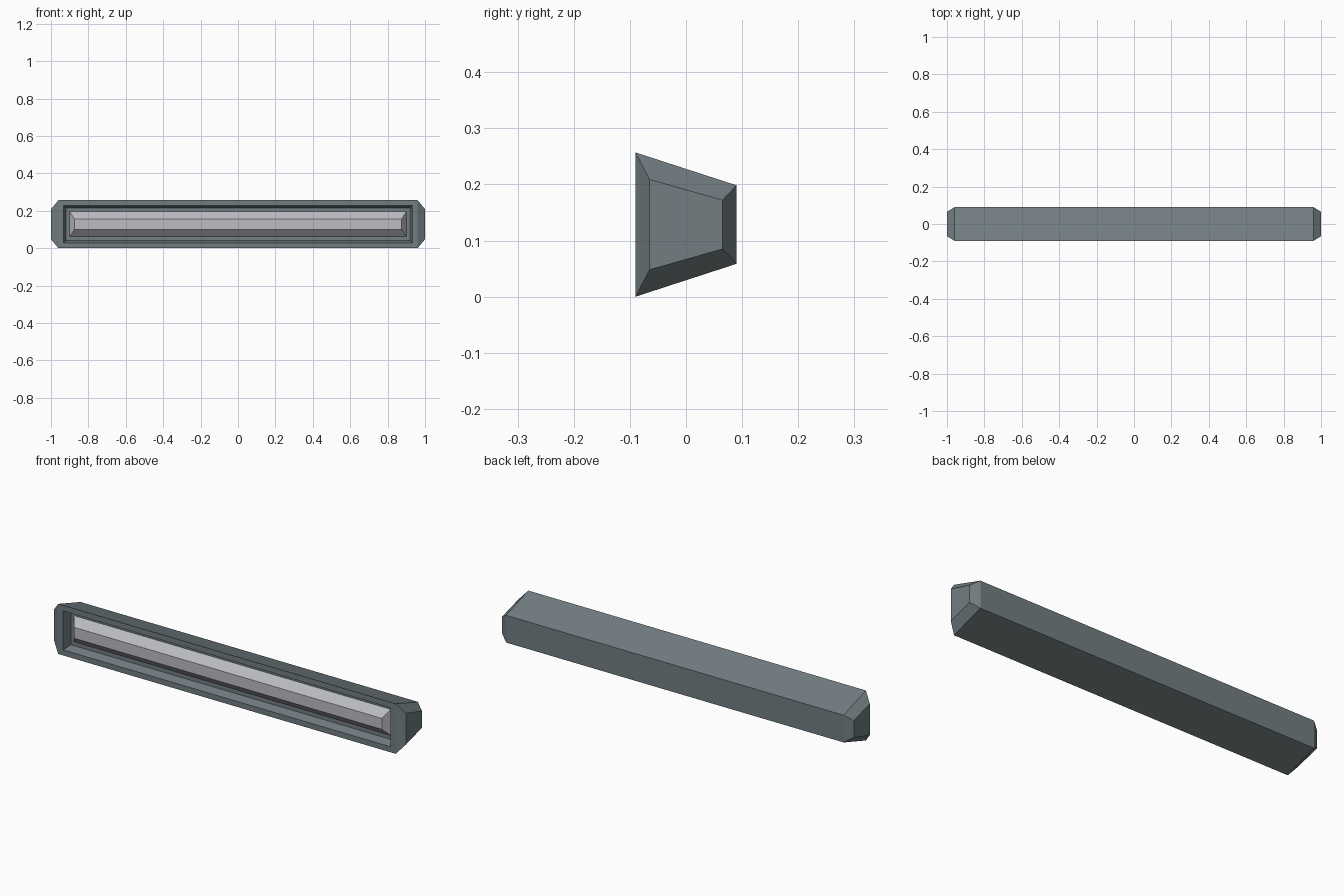
import bpy, bmesh

if "Cube" in bpy.data.objects:
    bpy.data.objects.remove(bpy.data.objects["Cube"])


def material(name, rgb):
    m = bpy.data.materials.new(name)
    m.diffuse_color = (*rgb, 1)
    m.use_nodes = True
    m.node_tree.nodes["Principled BSDF"].inputs["Base Color"].default_value = m.diffuse_color
    return m


def loft(sections):
    """Closed solid through a list of four-point sections."""
    bm = bmesh.new()
    rings = [[bm.verts.new(p) for p in s] for s in sections]
    for a, b in zip(rings, rings[1:]):
        for i in range(4):
            j = (i + 1) % 4
            bm.faces.new((a[i], a[j], b[j], b[i]))
    bm.faces.new(rings[0][::-1])
    bm.faces.new(rings[-1])
    bmesh.ops.recalc_face_normals(bm, faces=bm.faces)
    return bm


def finish(bm, name, mat):
    me = bpy.data.meshes.new(name)
    bm.to_mesh(me)
    bm.free()
    me.materials.append(mat)
    ob = bpy.data.objects.new(name, me)
    bpy.context.collection.objects.link(ob)
    return ob


grey = material("slate grey", (0.17, 0.21, 0.225))
pale = material("pale lamp grey", (0.50, 0.50, 0.55))

MID = 0.1285          # height of the centre line
RECESS_Y = -0.045     # back of the front recess


# Housing: tapered section with small chamfered ends
def section(x, y, front, back):
    return [(x, -y, MID - front), (x, -y, MID + front),
            (x, y, MID + back), (x, y, MID - back)]


big, small = (0.09, 0.1285, 0.07), (0.065, 0.0805, 0.0435)
bm = loft([section(-1, *small), section(-0.96, *big),
           section(0.96, *big), section(1, *small)])

# Recess with sloping walls in the front face
front = max((f for f in bm.faces if f.normal.y < -0.99), key=lambda f: f.calc_area())
bmesh.ops.inset_individual(bm, faces=[front], thickness=0.04)
bmesh.ops.inset_individual(bm, faces=[front], thickness=0.018)
for v in front.verts:
    v.co.y = RECESS_Y
finish(bm, "housing", grey)


# Lamp bar: bevelled strip filling the recess
def rectangle(y, x, h):
    return [(sx * x, y, MID + sz * h) for sx, sz in ((-1, -1), (1, -1), (1, 1), (-1, 1))]


bar = loft([rectangle(RECESS_Y + 0.003, 0.902, 0.07), rectangle(-0.082, 0.875, 0.028)])
finish(bar, "lamp_bar", pale)
